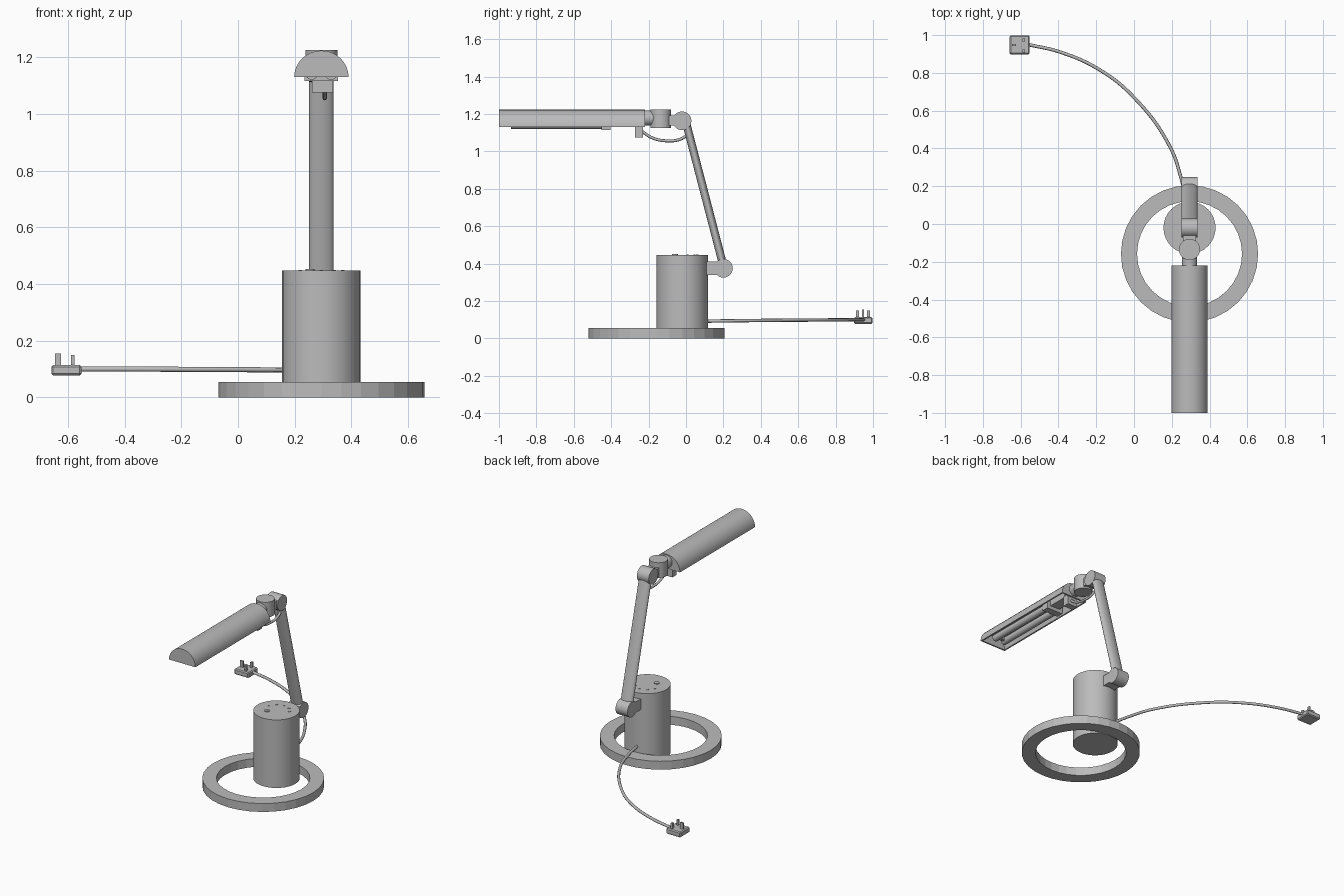
import bpy, bmesh, math
from mathutils import Vector, Matrix

cube = bpy.data.objects.get("Cube")
if cube:
    bpy.data.objects.remove(cube, do_unlink=True)

GREY = (0.5, 0.5, 0.5, 1)
mat = bpy.data.materials.new("plain grey")
mat.use_nodes = True
mat.diffuse_color = GREY
mat.node_tree.nodes["Principled BSDF"].inputs["Base Color"].default_value = GREY

CX = 0.294          # centre line of the lamp
POST_Y = -0.02      # centre of the upright body
HINGE = 0.086       # width of the hinges and arm


def finish(name, bm, smooth=False):
    bmesh.ops.recalc_face_normals(bm, faces=bm.faces)
    mesh = bpy.data.meshes.new(name)
    bm.to_mesh(mesh)
    bm.free()
    mesh.materials.append(mat)
    ob = bpy.data.objects.new(name, mesh)
    bpy.context.collection.objects.link(ob)
    if smooth:
        bpy.ops.object.select_all(action='DESELECT')
        ob.select_set(True)
        bpy.context.view_layer.objects.active = ob
        bpy.ops.object.shade_smooth_by_angle(angle=math.radians(35))
    return ob


def rod(name, start, end, r, sides=24, flat=1.0, smooth=True):
    """Cylinder between two points; flat squashes its section."""
    a, b = Vector(start), Vector(end)
    turn = (b - a).to_track_quat('Z', 'Y').to_matrix().to_4x4()
    m = Matrix.Translation((a + b) / 2) @ turn @ Matrix.Diagonal((1, flat, 1, 1))
    bm = bmesh.new()
    bmesh.ops.create_cone(bm, cap_ends=True, segments=sides, radius1=r, radius2=r,
                          depth=(b - a).length, matrix=m)
    return finish(name, bm, smooth)


def box(name, centre, size, bevel=0):
    bm = bmesh.new()
    m = Matrix.Translation(centre) @ Matrix.Diagonal((*size, 1))
    bmesh.ops.create_cube(bm, size=1, matrix=m)
    if bevel:
        bmesh.ops.bevel(bm, geom=bm.edges[:], offset=bevel, segments=1, affect='EDGES')
    return finish(name, bm)


def cable(name, points, r):
    cu = bpy.data.curves.new(name, 'CURVE')
    cu.dimensions = '3D'
    cu.bevel_depth, cu.bevel_resolution = r, 2
    cu.use_fill_caps, cu.resolution_u = True, 8
    sp = cu.splines.new('BEZIER')
    sp.bezier_points.add(len(points) - 1)
    for bp, p in zip(sp.bezier_points, points):
        bp.co = p
        bp.handle_left_type = bp.handle_right_type = 'AUTO'
    cu.materials.append(mat)
    ob = bpy.data.objects.new(name, cu)
    bpy.context.collection.objects.link(ob)
    bpy.ops.object.select_all(action='DESELECT')
    ob.select_set(True)
    bpy.context.view_layer.objects.active = ob
    bpy.ops.object.convert(target='MESH')


def knuckle(name, y, z, r=0.05):
    return rod(name, (CX - HINGE / 2, y, z), (CX + HINGE / 2, y, z), r)


# Base ring: square section spun round the ring centre
bm = bmesh.new()
centre = Vector((CX, -0.158, 0))
section = [(0.278, 0), (0.363, 0), (0.363, 0.055), (0.278, 0.055)]
face = bm.faces.new([bm.verts.new(centre + Vector((r, 0, z))) for r, z in section])
edges = face.edges[:]
bm.faces.remove(face)
bmesh.ops.spin(bm, geom=edges, cent=centre, axis=(0, 0, 1), angle=math.tau,
               steps=32, use_merge=True)
bmesh.ops.remove_doubles(bm, verts=bm.verts, dist=0.0005)
finish("base_ring", bm)

# Upright body with a push button and dial ticks on top
rod("body", (CX, POST_Y, 0), (CX, POST_Y, 0.447), 0.138, 32)
rod("push_button", (CX - 0.04, POST_Y - 0.04, 0.446), (CX - 0.04, POST_Y - 0.04, 0.452), 0.016)
for i in range(5):
    a = math.radians(20 + 35 * i)
    box("dial_tick", (CX + 0.08 * math.cos(a), POST_Y + 0.08 * math.sin(a), 0.447),
        (0.012, 0.012, 0.005))

# Lower hinge, arm and upper hinge
box("lower_hinge_block", (CX, 0.15, 0.375), (HINGE, 0.1, 0.07))
knuckle("lower_knuckle", 0.2, 0.375)
rod("arm", (CX, 0.203, 0.375), (CX, -0.002, 1.163), HINGE / 2, 24, 0.5)
knuckle("upper_knuckle", -0.021, 1.163)
box("upper_hinge_block", (CX, -0.07, 1.165), (0.07, 0.08, 0.055))
rod("swivel", (CX, -0.135, 1.126), (CX, -0.135, 1.225), 0.056)
rod("neck", (CX, -0.25, 1.177), (CX, -0.15, 1.177), 0.04)

# Shade: half-round bar, hollowed from below
BACK, FRONT, RIM = -0.22, -1.0, 1.129
bm = bmesh.new()
arc = [math.pi * i / 16 for i in range(17)]
cap = bm.faces.new([bm.verts.new((CX + 0.096 * math.cos(a), BACK, RIM + 0.094 * math.sin(a)))
                    for a in arc])
res = bmesh.ops.extrude_face_region(bm, geom=[cap])
bmesh.ops.translate(bm, vec=(0, FRONT - BACK, 0),
                    verts=[v for v in res["geom"] if isinstance(v, bmesh.types.BMVert)])
if cap.is_valid is False or not any(abs(f.calc_center_median().y - BACK) < 1e-4 for f in bm.faces):
    bmesh.ops.holes_fill(bm, edges=bm.edges, sides=0)
bmesh.ops.recalc_face_normals(bm, faces=bm.faces)
under = min(bm.faces, key=lambda f: f.calc_center_median().z)
bmesh.ops.inset_region(bm, faces=[under], thickness=0.014)
bmesh.ops.inset_region(bm, faces=[under], thickness=0.02, depth=-0.05)
finish("shade", bm, True)

# Twin tubes, their sockets and the wiring block
for side in (-1, 1):
    x = CX + side * 0.034
    rod("light_tube", (x, -0.935, 1.142), (x, -0.44, 1.142), 0.022, 16)
box("tube_bridge", (CX, -0.91, 1.142), (0.06, 0.02, 0.02))
box("tube_socket", (CX, -0.428, 1.143), (0.118, 0.046, 0.056))
box("socket_support", (CX, -0.34, 1.158), (0.07, 0.14, 0.04))
box("wiring_block", (CX + 0.004, -0.252, 1.108), (0.074, 0.042, 0.066))
cable("short_cable", [(CX + 0.012, y, z) for y, z in
                      [(-0.24, 1.11), (-0.18, 1.072), (-0.1, 1.056), (-0.03, 1.065), (0.02, 1.098)]],
      0.008)

# Mains cable and three-pin plug
cable("mains_cable", [(0.28, 0.1, 0.092), (0.25, 0.24, 0.094), (0.19, 0.41, 0.096),
                      (0, 0.67, 0.098), (-0.18, 0.815, 0.099), (-0.39, 0.91, 0.1),
                      (-0.56, 0.95, 0.1)], 0.009)
box("plug_body", (-0.605, 0.948, 0.096), (0.106, 0.1, 0.036), 0.006)
box("earth_pin", (-0.635, 0.947, 0.13), (0.022, 0.01, 0.05))
for y in (0.917, 0.975):
    box("live_pin", (-0.583, y, 0.127), (0.012, 0.016, 0.044))
